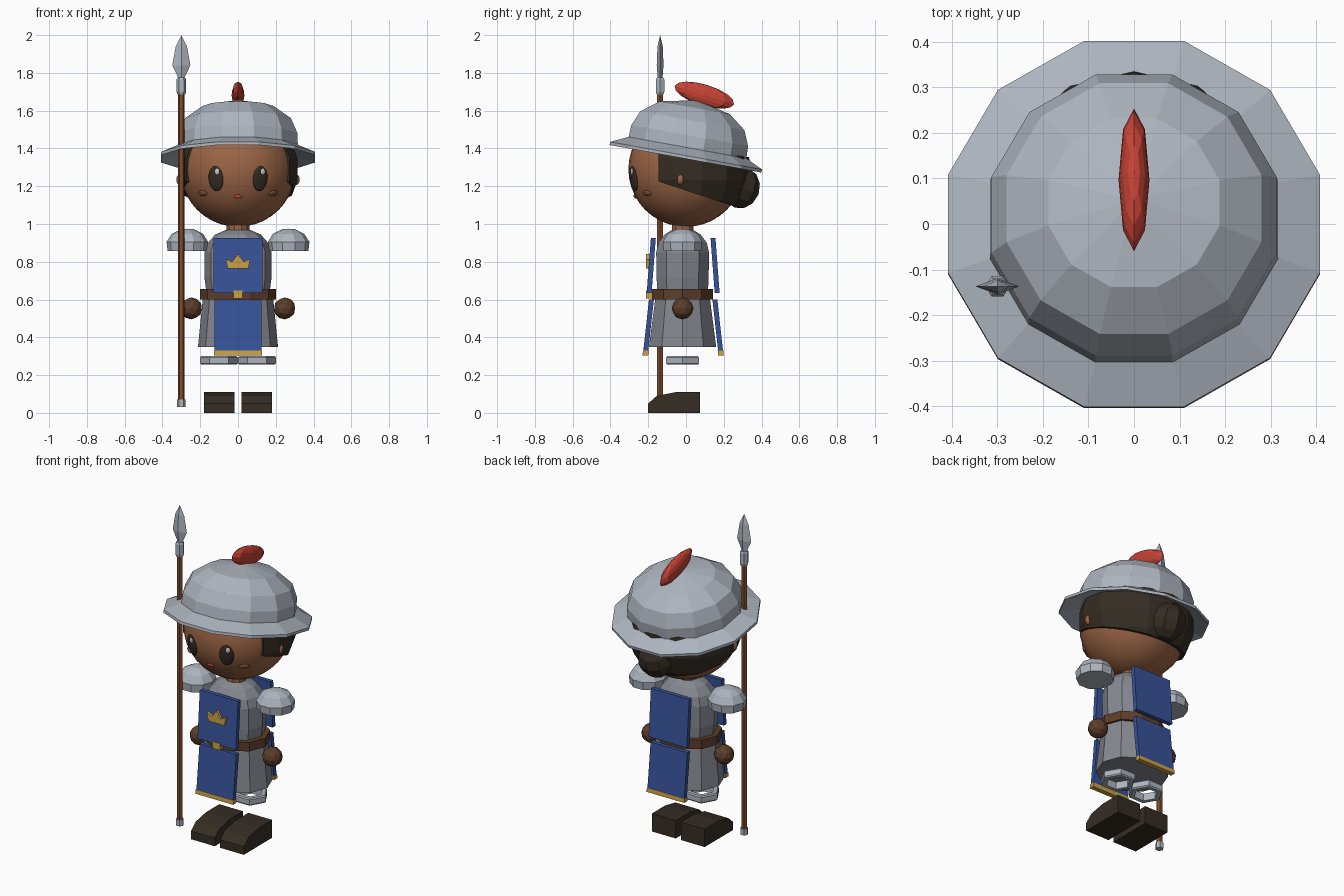
import bpy, bmesh
from math import cos, sin, tau, radians
from mathutils import Vector, Matrix

cube = bpy.data.objects.get("Cube")
if cube:
    bpy.data.objects.remove(cube, do_unlink=True)


def material(name, *rgb):
    m = bpy.data.materials.new(name)
    m.use_nodes = True
    m.diffuse_color = (*rgb, 1)
    m.node_tree.nodes["Principled BSDF"].inputs["Base Color"].default_value = (*rgb, 1)
    return m


steel = material("light steel", .42, .46, .52)
armour = material("armour grey", .23, .25, .28)
skin = material("skin", .33, .13, .06)
dark = material("dark brown", .036, .026, .017)
leather = material("leather brown", .11, .048, .023)
wood = material("wood brown", .21, .075, .03)
blue = material("cloth blue", .037, .085, .32)
gold = material("gold", .6, .36, .06)
red = material("red", .56, .055, .035)
white = material("eye glint", .6, .63, .66)


def finish(name, bm, mat, smooth=False, matrix=None):
    bmesh.ops.remove_doubles(bm, verts=bm.verts, dist=1e-5)
    bmesh.ops.recalc_face_normals(bm, faces=bm.faces)
    me = bpy.data.meshes.new(name)
    for f in bm.faces:
        f.smooth = smooth
    bm.to_mesh(me)
    bm.free()
    me.materials.append(mat)
    ob = bpy.data.objects.new(name, me)
    bpy.context.collection.objects.link(ob)
    if matrix:
        ob.matrix_world = matrix
    return ob


def lathe(name, mat, profile, n, matrix=None, phase=0, cap=True):
    """Rings of (radius x, radius y, z) joined into a faceted solid."""
    bm = bmesh.new()
    rings = [[bm.verts.new((rx * cos(phase + tau * i / n), ry * sin(phase + tau * i / n), z))
              for i in range(n)] for rx, ry, z in profile]
    for a, b in zip(rings, rings[1:]):
        for i in range(n):
            j = (i + 1) % n
            bm.faces.new((a[i], a[j], b[j], b[i]))
    if cap:
        for ring, p in ((rings[0], profile[0]), (rings[-1], profile[-1])):
            if p[0] > 0:
                bm.faces.new(ring)
    return finish(name, bm, mat, matrix=matrix)


def prism(name, mat, pts, place, a, b):
    """Extrude a flat outline from depth a to depth b."""
    bm = bmesh.new()
    ends = [[bm.verts.new(place(u, v, d)) for u, v in pts] for d in (a, b)]
    for e in ends:
        bm.faces.new(e)
    for i in range(len(pts)):
        j = (i + 1) % len(pts)
        bm.faces.new((ends[0][i], ends[0][j], ends[1][j], ends[1][i]))
    return finish(name, bm, mat)


def ellipsoid(name, mat, centre, size, rot=None, u=16, v=10, smooth=True):
    bm = bmesh.new()
    bmesh.ops.create_uvsphere(bm, u_segments=u, v_segments=v, radius=1)
    m = Matrix.Translation(centre) @ (rot or Matrix()) @ Matrix.Diagonal((*size, 1))
    bmesh.ops.transform(bm, matrix=m, verts=bm.verts)
    return finish(name, bm, mat, smooth)


def round_rings(pts):
    return [(r, r, z) for r, z in pts]


def side_view(y, z, x):
    return (x, y, z)


def front_view(x, z, y):
    return (x, y, z)


at = Matrix.Translation
SIDES = (("left", 1), ("right", -1))
BODY_Y = -.018

# Head and face
HEAD, R = Vector((0, 0, 1.29)), .305
ellipsoid("head", skin, HEAD, (R, R, R), u=32, v=20)


def on_head(name, mat, x, z, size, lift=0):
    dz = z - HEAD.z
    n = Vector((x, -(R * R - x * x - dz * dz) ** .5, dz)).normalized()
    ellipsoid(name, mat, HEAD + n * (R + lift), size, n.to_track_quat('-Y', 'Z').to_matrix().to_4x4())


for side, s in SIDES:
    on_head(side + "_eye", dark, s * .117, 1.24, (.042, .012, .067))
    on_head(side + "_eye_glint", white, s * .117 + .01, 1.278, (.013, .004, .016), .01)
    on_head(side + "_cheek", wood, s * .187, 1.163, (.03, .01, .016))
    ellipsoid(side + "_ear", skin, (s * .305, -.03, 1.235), (.022, .02, .03), u=8, v=6)
on_head("mouth", red, 0, 1.145, (.022, .008, .012))

# Hair: faceted ball trimmed at the face and the nape
bm = bmesh.new()
bmesh.ops.create_uvsphere(bm, u_segments=14, v_segments=9, radius=.328)
bmesh.ops.translate(bm, verts=bm.verts, vec=(0, .012, 1.29))
for point, normal in (((0, -.145, 1.23), (0, -1, 0)), ((0, -.145, 1.225), (0, -.33, -1)),
                      ((0, 0, 1.42), (0, .2, 1))):
    bmesh.ops.bisect_plane(bm, geom=bm.verts[:] + bm.edges[:] + bm.faces[:],
                           plane_co=point, plane_no=normal, clear_outer=True)
    bmesh.ops.holes_fill(bm, edges=[e for e in bm.edges if e.is_boundary])
finish("hair", bm, dark)
ellipsoid("hair_bun", dark, (0, .295, 1.19), (.105, .095, .11),
          Matrix.Rotation(radians(-20), 4, 'X'), 8, 6, False)

# Helmet and plume, tilted back
TILT = Matrix.Rotation(radians(-10.3), 4, 'X')
lathe("helmet", steel, round_rings([(0, .3), (.195, .26), (.29, .19), (.325, .11), (.328, .045),
                                    (.423, .002), (.423, -.015), (.315, .02)]),
      12, at((0, 0, 1.36)) @ TILT, tau / 24)
ellipsoid("plume", red, (0, .097, 1.682), (.034, .164, .056),
          Matrix.Rotation(radians(-17), 4, 'X') , 8, 8, False)

# Body
body = at((0, BODY_Y, 0))
lathe("neck", skin, round_rings([(.06, .92), (.06, 1.03)]), 10, body)
lathe("torso", armour, [(.165, .14, .62), (.178, .145, .72), (.178, .147, .85), (.16, .135, .9),
                        (.12, .1, .945), (.065, .06, .968)], 10, body)
lathe("skirt", armour, [(.212, .187, .35), (.185, .15, .62)], 10, body)
lathe("belt", leather, [(.2, .17, .6), (.2, .17, .655)], 10, body)

for side, s in SIDES:
    # Arms
    lathe(side + "_shoulder_pad", steel,
          round_rings([(.105, .857), (.11, .905), (.083, .948), (.035, .972), (0, .975)]),
          10, at((s * .268, BODY_Y, 0)))
    bm = bmesh.new()
    bmesh.ops.create_icosphere(bm, subdivisions=2, radius=.058)
    finish(side + "_hand", bm, leather, matrix=at((s * .247, BODY_Y, .553)))
    # Legs
    lathe(side + "_knee_ring", steel,
          round_rings([(.094, .255), (.1, .262), (.1, .293), (.094, .3), (.068, .3), (.068, .255),
                       (.094, .255)]), 6, at((s * .101, BODY_Y, 0)), cap=False)
    prism(side + "_boot", dark, [(-.2, 0), (-.2, .05), (-.155, .09), (-.055, .11), (.075, .11),
                                 (.075, 0)], side_view, s * .018, s * .18)


# Tabard panels, front and back
def panel(name, mat, top, bottom, half_width, thick=.013):
    (yt, zt), (yb, zb) = top, bottom
    prism(name, mat, [(yt - thick, zt), (yt + thick, zt), (yb + thick, zb), (yb - thick, zb)],
          side_view, -half_width, half_width)


for side, s, y in (("front", -1, -.015), ("back", 1, -.015)):
    panel(side + "_chest_panel", blue, (y + s * .158, .925), (y + s * .18, .635), .13)
    panel(side + "_skirt_panel", blue, (y + s * .168, .6), (y + s * .198, .328), .125)
    panel(side + "_skirt_trim", gold, (y + s * .198, .33), (y + s * .2, .305), .128, .015)

# Gold ornaments
crown = [(-.055, .765), (.055, .765), (.065, .815), (.03, .8), (0, .842), (-.03, .8), (-.065, .815)]
prism("crown_emblem", gold, crown, front_view, -.211, -.185)
prism("buckle", gold, [(-.025, .605), (.025, .605), (.025, .647), (-.025, .647)],
      front_view, -.212, -.17)

# Spear
spear = at((-.3, -.137, 0))
lathe("spear_shaft", wood, round_rings([(.018, .05), (.018, 1.72)]), 6, spear)
lathe("spear_foot", steel, round_rings([(.023, .032), (.023, .07)]), 6, spear)
lathe("spear_collar", steel, round_rings([(.02, 1.685), (.026, 1.7), (.026, 1.765), (.02, 1.775)]),
      6, spear)
lathe("spear_blade", steel, [(.012, .012, 1.765), (.048, .018, 1.84), (.03, .014, 1.94),
                             (0, 0, 2)], 4, spear)
